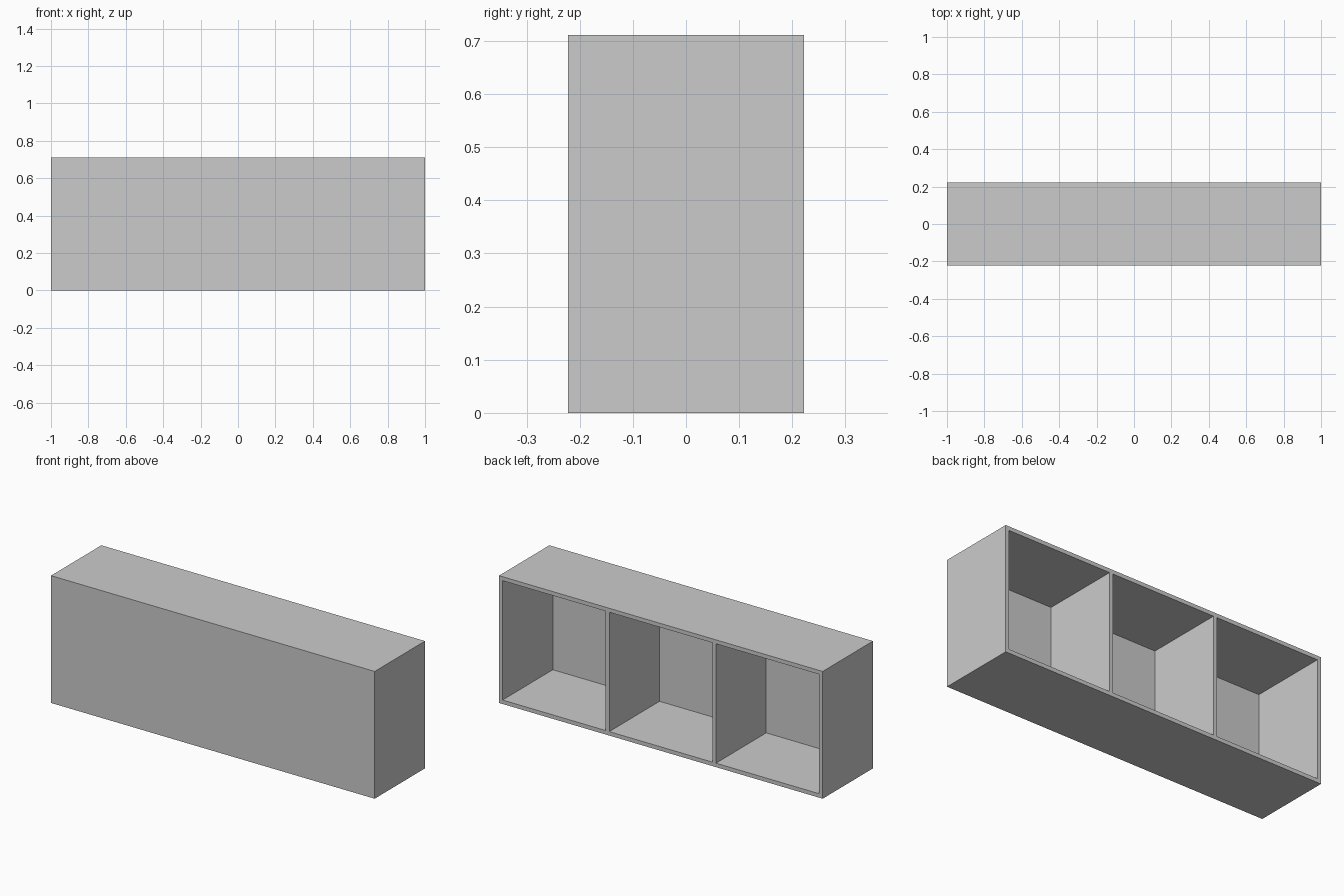
import bpy

if "Cube" in bpy.data.objects:
    bpy.data.objects.remove(bpy.data.objects["Cube"])

W, D, H = 2.0, 0.444, 0.711   # overall size
T = 0.0222                    # board thickness
F = 0.001                     # thin front sheet


def box(name, lo, hi):
    bpy.ops.mesh.primitive_cube_add(size=1, location=[(a + b) / 2 for a, b in zip(lo, hi)])
    ob = bpy.context.object
    ob.name = name
    ob.scale = [b - a for a, b in zip(lo, hi)]
    bpy.ops.object.transform_apply(location=False, rotation=False, scale=True)
    return ob


y0, y1 = -D / 2 + F, D / 2

# Full-width bottom and top boards
box("bottom_board", (-W / 2, y0, 0), (W / 2, y1, T))
box("top_board", (-W / 2, y0, H - T), (W / 2, y1, H))

# Two sides and two dividers, making three equal compartments
pitch = (W - T) / 3
for i, name in enumerate(("left_side", "left_divider", "right_divider", "right_side")):
    x = -W / 2 + i * pitch
    box(name, (x, y0, T), (x + T, y1, H - T))

# Closed front sheet
box("front_panel", (-W / 2, -D / 2, 0), (W / 2, y0, H))
